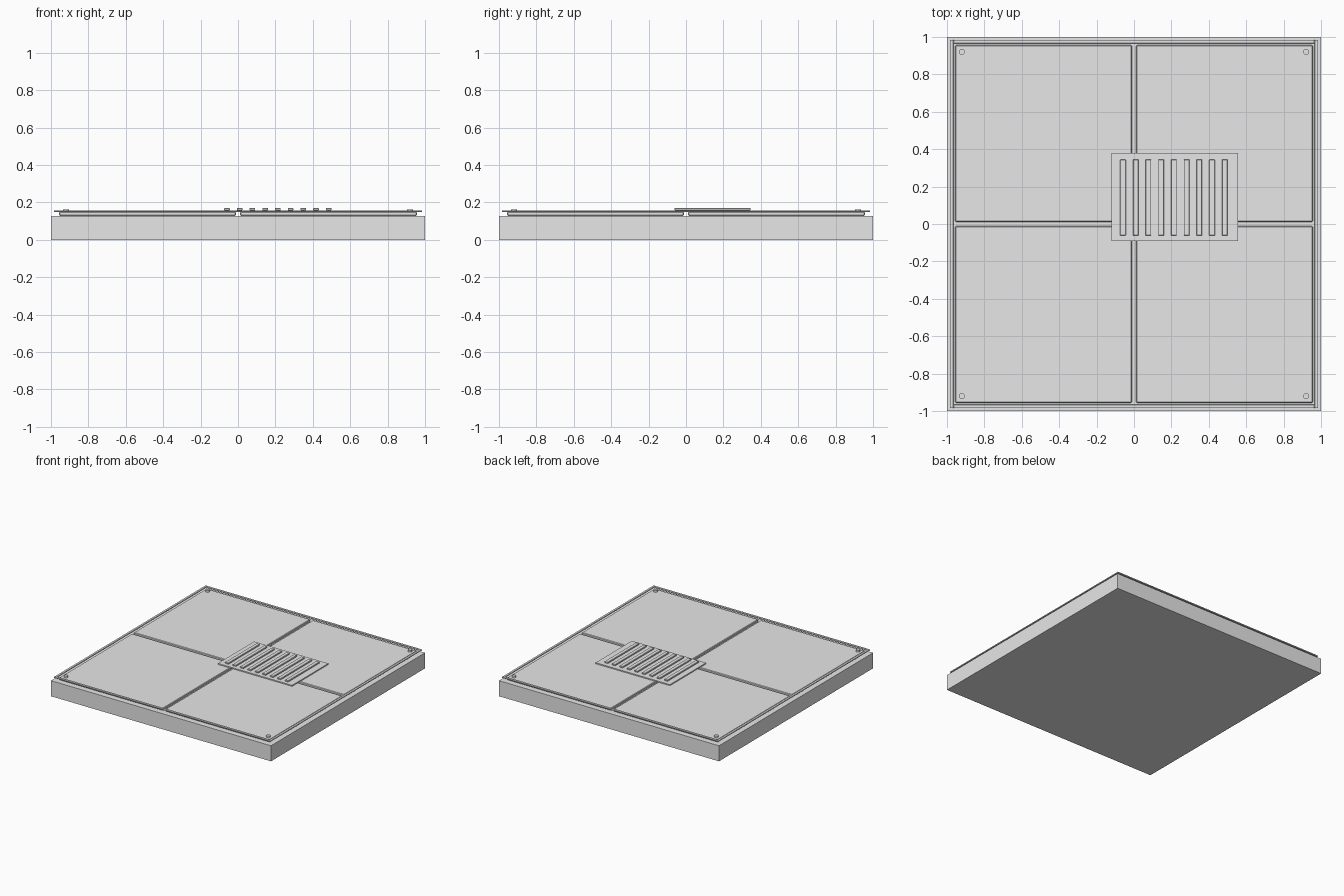
import bpy

if "Cube" in bpy.data.objects:
    bpy.data.objects.remove(bpy.data.objects["Cube"])

grey = bpy.data.materials.new("plain grey")
grey.diffuse_color = (0.8, 0.8, 0.8, 1.0)
grey.use_nodes = True
grey.node_tree.nodes["Principled BSDF"].inputs["Base Color"].default_value = grey.diffuse_color


def finish(obj, name, bevel):
    obj.name = name
    obj.data.materials.append(grey)
    if bevel:
        mod = obj.modifiers.new("edge_bevel", 'BEVEL')
        mod.width = bevel
        mod.segments = 1
    return obj


def box(name, x, y, z, bevel=0.0):
    """Box from (min, max) ranges on each axis."""
    bpy.ops.mesh.primitive_cube_add(size=1)
    obj = bpy.context.object
    for v in obj.data.vertices:
        for i, (lo, hi) in enumerate((x, y, z)):
            v.co[i] = lo if v.co[i] < 0 else hi
    return finish(obj, name, bevel)


BASE_TOP, PANEL_TOP, TRIM_TOP = 0.128, 0.149, 0.158

# Thick slab
box("base_slab", (-1, 1), (-1, 1), (0, BASE_TOP))

# Four floor panels separated by a cross-shaped groove, with a screw in each outer corner
for sx in (-1, 1):
    for sy in (-1, 1):
        xs = sorted((sx * 0.012, sx * 0.956))
        ys = sorted((sy * 0.012, sy * 0.956))
        box("floor_panel", xs, ys, (BASE_TOP, PANEL_TOP), 0.004)
        bpy.ops.mesh.primitive_cylinder_add(
            vertices=16, radius=0.016, depth=0.014,
            location=(sx * 0.92, sy * 0.92, PANEL_TOP + 0.007))
        finish(bpy.context.object, "corner_screw", 0)

# Raised trim strips around the border
for s in (-1, 1):
    near = sorted((s * 0.965, s * 0.985))
    box("trim_strip_side", near, (-0.985, 0.985), (PANEL_TOP, TRIM_TOP), 0.002)
    box("trim_strip_end", (-0.965, 0.965), near, (PANEL_TOP, TRIM_TOP), 0.002)

# Vent plate with nine raised slats
box("vent_plate", (-0.12, 0.555), (-0.09, 0.38), (PANEL_TOP, TRIM_TOP))
for i in range(9):
    cx = -0.059 + i * 0.068
    box("vent_slat", (cx - 0.015, cx + 0.015), (-0.062, 0.345), (TRIM_TOP, 0.17), 0.002)
